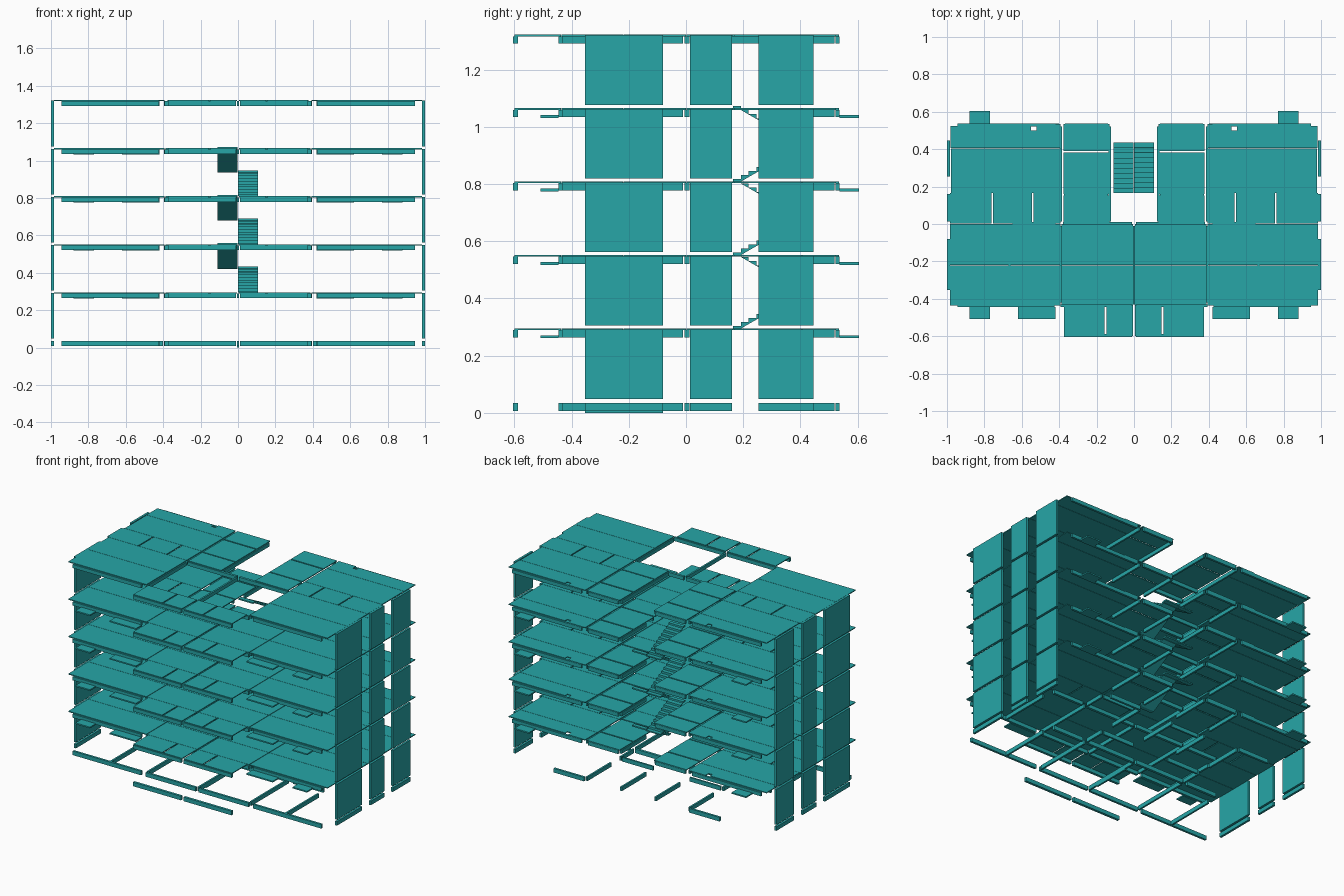
import bpy, bmesh

PITCH = 0.257
BASE = 0.035


def level(k):
    return BASE + PITCH * k


def make_object(name, bm):
    bmesh.ops.recalc_face_normals(bm, faces=bm.faces)
    mesh = bpy.data.meshes.new(name)
    bm.to_mesh(mesh)
    bm.free()
    mat = bpy.data.materials.get("teal") or bpy.data.materials.new("teal")
    mat.diffuse_color = (0.02, 0.38, 0.39, 1)
    mesh.materials.append(mat)
    ob = bpy.data.objects.new(name, mesh)
    bpy.context.collection.objects.link(ob)
    return ob


def add_box(bm, x0, x1, y0, y1, z0, z1):
    vs = bmesh.ops.create_cube(bm, size=1)["verts"]
    for v in vs:
        v.co.x = x1 if v.co.x > 0 else x0
        v.co.y = y1 if v.co.y > 0 else y0
        v.co.z = z1 if v.co.z > 0 else z0


def plates(name, rects, z0, z1):
    """Rectangles (x0, x1, y0, y1) on the right half, repeated on the left."""
    bm = bmesh.new()
    for x0, x1, y0, y1 in rects:
        add_box(bm, x0, x1, y0, y1, z0, z1)
        if x0 > -x1:  # off-centre parts get a twin
            if abs(x0 + x1) > 1e-4:
                add_box(bm, -x1, -x0, y0, y1, z0, z1)
    return make_object(name, bm)


# Floor panels of one apartment
apartment = [
    (0.392, 0.985, -0.435, -0.221), (0.392, 0.985, -0.219, 0.0),
    (0.392, 0.538, 0.002, 0.165), (0.546, 0.755, 0.002, 0.165),
    (0.763, 0.985, 0.002, 0.165),
    (0.392, 0.978, 0.167, 0.404),
    (0.392, 0.522, 0.406, 0.535), (0.522, 0.552, 0.406, 0.50),
    (0.552, 0.98, 0.406, 0.525),
    (0.13, 0.378, 0.002, 0.152), (0.13, 0.378, 0.16, 0.381),
    (0.13, 0.378, 0.39, 0.535),
]
front_rooms = [(0.006, 0.388, -0.435, -0.221), (0.006, 0.388, -0.219, 0.0)]
balcony = [(0.006, 0.148, -0.60, -0.437), (0.157, 0.375, -0.60, -0.437)]

# Beams along x and across y
beams = [
    (0.425, 0.945, -0.445, -0.43), (0.01, 0.392, -0.445, -0.43),
    (0.01, 0.375, -0.605, -0.588),
    (0.01, 0.38, -0.005, 0.012), (0.42, 0.65, -0.005, 0.012),
    (0.384, 0.396, -0.42, -0.01), (0.659, 0.671, -0.43, -0.08),
    (0.384, 0.396, 0.014, 0.155), (0.384, 0.396, 0.26, 0.52),
    (0.14, 0.375, 0.148, 0.16), (0.124, 0.136, 0.253, 0.52),
    (-0.006, 0.006, -0.43, -0.01),
]
back_ground = [(0.40, 0.63, 0.522, 0.537)]
back_upper = [(0.42, 0.945, 0.522, 0.537), (0.14, 0.37, 0.522, 0.537)]
end_strips = [(0.985, 1.0, -0.353, -0.08), (0.985, 1.0, 0.014, 0.16),
              (0.985, 1.0, 0.253, 0.446)]
top_ties = [(0.384, 0.396, 0.155, 0.26), (0.124, 0.136, 0.014, 0.253)]
ledges = [(0.77, 0.88, -0.508, -0.445), (0.42, 0.62, -0.508, -0.445),
          (0.77, 0.88, 0.537, 0.605)]

# Ground frame
plates("ground_beams", beams + back_ground, 0.007, BASE)
plates("ground_end_beams", end_strips, 0.007, BASE)
plates("ground_spine_beam", [(-0.006, 0.006, -0.353, -0.08)], 0.0, 0.01)

# Storeys
for k in range(1, 6):
    z = level(k)
    rects = apartment + balcony + (front_rooms if k < 5 else [])
    plates(f"floor_slabs_{k}", rects, z - 0.003, z + 0.003)
    plates(f"floor_beams_{k}", beams + back_upper + (top_ties if k == 5 else []),
           z - 0.028, z - 0.003)
    plates(f"end_walls_{k}", end_strips, level(k - 1) + 0.013,
           z + (0.002 if k == 5 else -0.001))
    if k < 5:
        plates(f"window_ledges_{k}", ledges, z - 0.031, z - 0.022)


# Stair flight: stepped profile in y-z, extruded along x
def flight(name, x0, x1, z0, direction):
    n, run, rise = 9, 0.027, 0.0145
    pts, y, z = [], 0.0, 0.0
    pts.append((0.0, -0.008))
    pts.append((0.0, 0.0))
    for _ in range(n):
        y += run
        pts.append((y, z))
        z += rise
        pts.append((y, z))
    pts += [(y + run, z), (y + run, z - 0.009), (y, z - 0.012),
            (run, -0.008)]
    bm = bmesh.new()
    vs = []
    for py, pz in pts:
        yy = 0.165 + py if direction > 0 else 0.435 - py
        vs.append(bm.verts.new((x0, yy, z0 + pz)))
    face = bm.faces.new(vs)
    ext = bmesh.ops.extrude_face_region(bm, geom=[face])["geom"]
    for g in ext:
        if isinstance(g, bmesh.types.BMVert):
            g.co.x = x1
    make_object(name, bm)


for k in range(1, 4):
    z = level(k)
    flight(f"lower_stair_flight_{k}", 0.0, 0.107, z + 0.011, 1)
    flight(f"upper_stair_flight_{k}", -0.11, -0.002, z + 0.137, -1)
